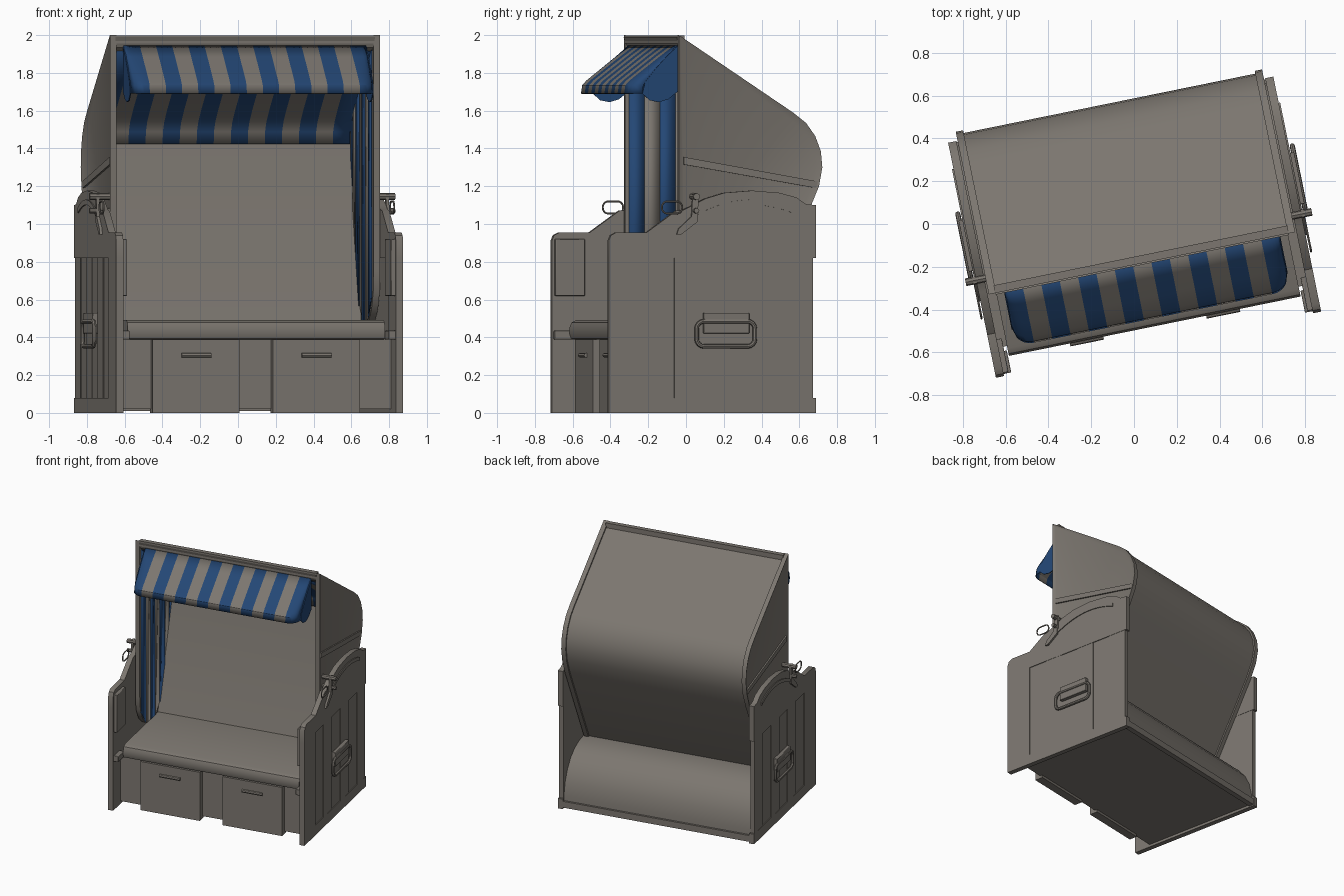
import bpy, bmesh, math
from mathutils import Matrix, Vector

if "Cube" in bpy.data.objects:
    bpy.data.objects.remove(bpy.data.objects["Cube"])


def material(name, rgb):
    m = bpy.data.materials.new(name)
    m.diffuse_color = (*rgb, 1)
    m.use_nodes = True
    m.node_tree.nodes["Principled BSDF"].inputs["Base Color"].default_value = m.diffuse_color
    return m


GREY = material("warm_grey", (0.20, 0.182, 0.16))
BLUE = material("stripe_blue", (0.017, 0.062, 0.175))


def finish(bm, name, mats):
    bmesh.ops.recalc_face_normals(bm, faces=bm.faces)
    me = bpy.data.meshes.new(name)
    bm.to_mesh(me)
    bm.free()
    for m in mats:
        me.materials.append(m)
    ob = bpy.data.objects.new(name, me)
    bpy.context.collection.objects.link(ob)
    return ob


def prism(name, pts, x0, x1, mat=GREY, inset=None):
    """Side profile (y, z) extruded from x0 to x1; inset sinks a panel into the x1 face."""
    bm = bmesh.new()
    a = [bm.verts.new((x0, y, z)) for y, z in pts]
    b = [bm.verts.new((x1, y, z)) for y, z in pts]
    bm.faces.new(a)
    cap = bm.faces.new(b)
    n = len(pts)
    for i in range(n):
        bm.faces.new((a[i], a[(i + 1) % n], b[(i + 1) % n], b[i]))
    bmesh.ops.recalc_face_normals(bm, faces=bm.faces)
    if inset:
        bmesh.ops.inset_individual(bm, faces=[cap], thickness=inset[0], depth=-inset[1])
    return finish(bm, name, [mat])


def box(name, x0, x1, y0, y1, z0, z1, bevel=0):
    ob = prism(name, [(y0, z0), (y1, z0), (y1, z1), (y0, z1)], x0, x1)
    if bevel:
        mod = ob.modifiers.new("bevel", "BEVEL")
        mod.width, mod.segments = bevel, 2
    return ob


def tube(name, pts, radius, closed=False):
    cu = bpy.data.curves.new(name, "CURVE")
    cu.dimensions = "3D"
    cu.bevel_depth, cu.bevel_resolution, cu.use_fill_caps = radius, 2, True
    sp = cu.splines.new("POLY")
    sp.points.add(len(pts) - 1)
    for p, co in zip(sp.points, pts):
        p.co = (*co, 1)
    sp.use_cyclic_u = closed
    cu.materials.append(GREY)
    tmp = bpy.data.objects.new(name, cu)
    bpy.context.collection.objects.link(tmp)
    bpy.context.view_layer.update()
    me = bpy.data.meshes.new_from_object(tmp.evaluated_get(bpy.context.evaluated_depsgraph_get()))
    bpy.data.objects.remove(tmp)
    ob = bpy.data.objects.new(name, me)
    bpy.context.collection.objects.link(ob)


def striped_sheet(name, path, half, depth_scale=lambda u: 1, sub=6, stripes=15):
    """Cloth along path (y, z), striped across x, blue at both ends."""
    bm = bmesh.new()
    rows = []
    for i in range(stripes * sub + 1):
        u = -half + 2 * half * i / (stripes * sub)
        s, y0 = depth_scale(u), path[0][0]
        rows.append([bm.verts.new((u, y0 + (y - y0) * s, z)) for y, z in path])
    for i in range(stripes * sub):
        for j in range(len(path) - 1):
            f = bm.faces.new((rows[i][j], rows[i + 1][j], rows[i + 1][j + 1], rows[i][j + 1]))
            f.material_index = (i // sub) % 2
    ob = finish(bm, name, [BLUE, GREY])
    mod = ob.modifiers.new("cloth", "SOLIDIFY")
    mod.thickness = 0.006


def rounded_rect(x, y0, y1, z0, z1, r):
    pts = []
    for k, (cy, cz) in enumerate([(y1 - r, z1 - r), (y0 + r, z1 - r), (y0 + r, z0 + r), (y1 - r, z0 + r)]):
        for a in range(5):
            t = math.radians(90 * k + 22.5 * a)
            pts.append((x, cy + r * math.cos(t), cz + r * math.sin(t)))
    return pts


# Base box with rounded back, seat, drawers
prism("base_box", [(-.44, 0.02), (-.44, .40), (.15, .43), (.25, .42), (.33, .395), (.40, .35), (.46, .28),
                   (.50, .2), (.522, .1), (.525, .02)], -.737, .737)
box("base_back_rail", -.737, .737, .50, .54, .01, .06)
prism("seat", [(-.46, .388), (-.48, .395), (-.487, .415), (-.487, .455), (-.477, .478), (-.45, .492),
               (.16, .492), (.16, .39)], -.695, .695)
for s, side in ((-1, "left"), (1, "right")):
    c = s * .325
    box(side + "_drawer", c - .235, c + .235, -.485, -.42, 0, .388)
    tube(side + "_drawer_handle", [(c - .08, -.488, .305), (c + .08, -.488, .305)], .013)

# Hood profile: roof and back, then the rounded lower front
back = [(-.187, 2.0), (.43, 1.59), (.50, 1.535), (.55, 1.465), (.58, 1.385), (.588, 1.30), (.57, 1.2), (.52, 1.08),
        (.17, .42)]
outline = back + [(.03, .45), (-.06, .49), (-.13, .55), (-.175, .64), (-.187, .75)]


def offset(path, d):
    out = []
    for i, p in enumerate(path):
        a, b = Vector(path[max(i - 1, 0)]), Vector(path[min(i + 1, len(path) - 1)])
        t = (b - a).normalized()
        out.append((p[0] + t.y * d, p[1] - t.x * d))
    return out


inner = [(.13, .45), (.43, 1.42), (.435, 1.48), (.40, 1.54), (-.175, 1.935)]
prism("hood_shell", offset(back, .013) + inner, -.70, .70)
box("hood_top_beam", -.70, .70, -.187, -.15, 1.955, 1.998)
striped_sheet("roof_lining", [(-.155, 1.915), (.10, 1.75), (.30, 1.61), (.38, 1.545), (.418, 1.49), (.425, 1.425)],
              .69, sub=1)


def roof_z(y):
    return 1.915 - (y + .155) * .66


def floor_z(y):
    if y < 0:
        return .49 + max(0, -y - .04) ** 2 * 8
    return max(.47, .45 + (y - .13) / .3 * .97)


for s, side in ((-1, "left"), (1, "right")):
    # Hood side frame with sunk panel, cross bar and striped lining
    prism(side + "_hood_side", outline, s * .695, s * .73, inset=(.034, .014))
    prism(side + "_hood_cross_bar", [(-.16, 1.355), (.565, 1.225), (.555, 1.19), (-.16, 1.315)], s * .70, s * .727)
    bm = bmesh.new()
    for i in range(7):
        y0, y1 = -.166 + i * .083, -.166 + (i + 1) * .083
        f = bm.faces.new([bm.verts.new((s * .691, y, z)) for y, z in
                          ((y0, floor_z(y0)), (y1, floor_z(y1)), (y1, roof_z(y1)), (y0, roof_z(y0)))])
        f.material_index = i % 2
    finish(bm, side + "_side_lining", [BLUE, GREY]).modifiers.new("cloth", "SOLIDIFY").thickness = .006

    # Lower side wall: core plate, boards around it, vertical slats
    top = [(-.575, .91), (-.563, .94), (-.535, .955), (-.37, .955), (-.21, 1.07), (-.17, 1.075), (-.12, 1.10),
           (-.05, 1.135), (.05, 1.165), (.2, 1.177), (.35, 1.165), (.44, 1.14), (.49, 1.105)]
    prism(side + "_wall_core", top + [(.53, 1.09), (.53, .01), (-.57, .01)], s * .738, s * .765)
    prism(side + "_wall_top_board", top + [(.545, 1.10), (.545, .82), (-.575, .82)], s * .736, s * .775)
    box(side + "_wall_front_board", s * .736, s * .775, -.575, -.37, 0, .82)
    box(side + "_wall_bottom_board", s * .736, s * .775, -.37, .545, 0, .08)
    w = .9 / 6
    for i in range(6):
        y = -.37 + i * w
        box(f"{side}_wall_slat_{i + 1}", s * .75, s * (.773 if i % 2 else .769), y, y + w, .08, .82)

    # Carrying handle
    box(side + "_handle_plate", s * .77, s * .80, -.065, .18, .42, .53, .004)
    tube(side + "_carry_handle", rounded_rect(s * .797, -.105, .21, .352, .485, .04), .012, True)

    # Reclining rail, link arm, pin and wire loop
    ys = [-.105 + .525 * i / 14 for i in range(15)]
    arc = [(y, 1.115 - .9 * (y - .2) ** 2) for y in ys]
    prism(side + "_recline_rail", [(y, z + .014) for y, z in arc] + [(y, z - .014) for y, z in reversed(arc)],
          s * .77, s * .782)
    prism(side + "_link_arm", [(-.21, .945), (-.185, .945), (-.10, 1.01), (-.09, 1.16), (-.125, 1.16), (-.13, 1.04),
                               (-.20, .975)], s * .775, s * .79)
    for k, (z, r) in enumerate(((1.145, .018), (1.07, .014))):
        tube(f"{side}_recline_pin_{k + 1}", [(s * .70, -.11, z), (s * .825, -.11, z)], r)
    tube(side + "_wire_loop", rounded_rect(s * .785, -.29, -.18, 1.055, 1.12, .03), .005, True)

    # Folding table and footrest block inside the wall
    box(side + "_folding_table", s * .712, s * .74, -.56, -.40, .62, .92, .004)
    box(side + "_inner_block", s * .70, s * .74, -.565, -.46, .388, .435, .004)

    # Awning end flap
    prism(side + "_awning_flap", [(-.18, 1.94), (-.236, 1.89), (-.30, 1.82), (-.355, 1.75), (-.369, 1.69), (-.33, 1.655),
                                  (-.28, 1.645), (-.23, 1.66), (-.18, 1.70)], s * .652, s * .658, BLUE)


# Front awning with rounded corners
def awning_depth(u):
    t = min(1, max(0, (abs(u) - .57) / .085))
    return 1 - .3 * (1 - math.sqrt(1 - t * t))


striped_sheet("awning", [(-.18, 1.945), (-.26, 1.885), (-.35, 1.815), (-.42, 1.76), (-.443, 1.735), (-.45, 1.69)],
              .655, awning_depth)

# Turn the whole chair and shade
turn = Matrix.Rotation(math.radians(11.5), 4, "Z")
for ob in bpy.context.scene.objects:
    ob.data.transform(turn)
    ob.select_set(True)
    bpy.context.view_layer.objects.active = ob
bpy.ops.object.shade_smooth_by_angle(angle=math.radians(30))
